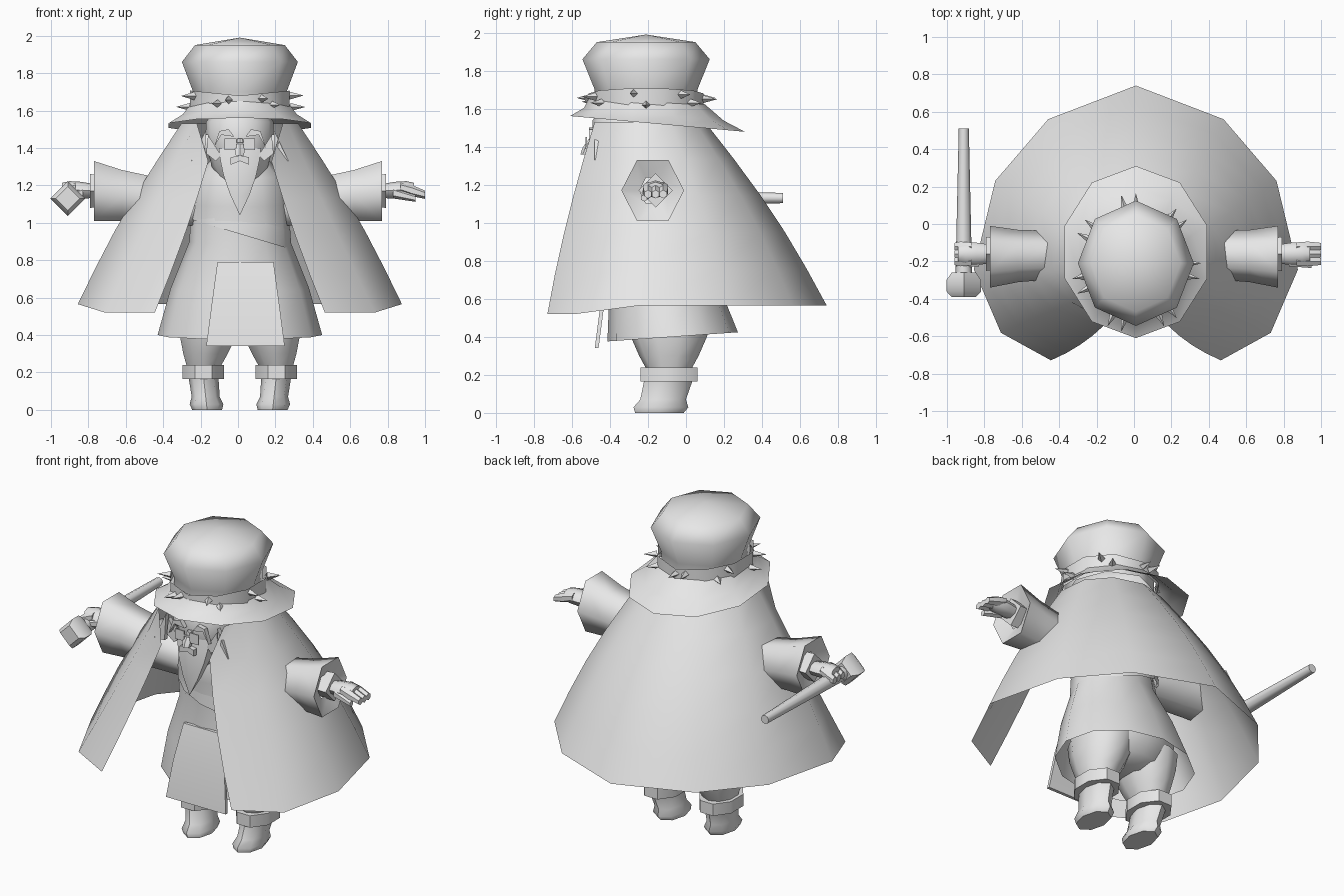
import bpy
import bmesh
from math import sin, cos, pi, tau, radians
from mathutils import Vector, Matrix

default_cube = bpy.data.objects.get("Cube")
if default_cube:
    bpy.data.objects.remove(default_cube, do_unlink=True)

GREY = (0.8, 0.8, 0.8, 1)
grey = bpy.data.materials.new("plain_grey")
grey.use_nodes = True
grey.diffuse_color = GREY
grey.node_tree.nodes["Principled BSDF"].inputs["Base Color"].default_value = GREY

MIDDLE = 0.01
SIDES = {"left": 1, "right": -1}
# For each long axis: the two cross-section directions and the long direction
X, Y, Z = Vector((1, 0, 0)), Vector((0, 1, 0)), Vector((0, 0, 1))
FRAMES = {"x": (Y, Z, X), "y": (X, Z, Y), "z": (X, Y, Z)}


def finish(name, mesh_data, sharp):
    bmesh.ops.remove_doubles(mesh_data, verts=mesh_data.verts, dist=0.001)
    bmesh.ops.recalc_face_normals(mesh_data, faces=mesh_data.faces)
    mesh = bpy.data.meshes.new(name)
    mesh_data.to_mesh(mesh)
    mesh_data.free()
    mesh.materials.append(grey)
    mesh.shade_smooth()
    mesh.set_sharp_from_angle(angle=radians(sharp))
    part = bpy.data.objects.new(name, mesh)
    bpy.context.scene.collection.objects.link(part)


def loft(name, rings, closed=True, capped=True, sharp=50):
    """Skin a row of matching cross-sections."""
    mesh_data = bmesh.new()
    rows = [[mesh_data.verts.new(point) for point in ring] for ring in rings]
    count = len(rows[0])
    for lower, upper in zip(rows, rows[1:]):
        for i in range(count if closed else count - 1):
            j = (i + 1) % count
            mesh_data.faces.new((lower[i], lower[j], upper[j], upper[i]))
    if capped:
        mesh_data.faces.new(rows[0])
        mesh_data.faces.new(rows[-1])
    finish(name, mesh_data, sharp)


def tube(name, axis, spots, radii, start, end=None, squash=1, sides=8, turn=90,
         lean=0, slope=0, capped=True, sharp=50):
    """Rings at spots along an axis; their centres drift from start to end."""
    across, up, along = FRAMES[axis]
    start = Vector(start)
    end = Vector(end) if end else start
    rings = []
    for spot, radius in zip(spots, radii):
        drift = (spot - spots[0]) / (spots[-1] - spots[0])
        centre = start.lerp(end, drift)
        ring = []
        for i in range(sides):
            angle = radians(turn) + tau * i / sides
            u = radius * cos(angle)
            v = radius * squash * sin(angle)
            height = spot + lean * v + slope * u
            ring.append(across * (centre.x + u) + up * (centre.y + v) + along * height)
        rings.append(ring)
    loft(name, rings, True, capped, sharp)


def plate(name, outline, front, side=1, depth=0.03):
    """Thin upright panel, mirrored by side."""
    rings = [[(MIDDLE + side * x, y, z) for x, z in outline] for y in (front, front + depth)]
    loft(name, rings, sharp=30)


def thorn(name, position, direction):
    mesh_data = bmesh.new()
    facing = direction.to_track_quat("Z", "Y").to_matrix().to_4x4()
    bmesh.ops.create_cone(mesh_data, cap_ends=True, segments=4, radius1=0.022, radius2=0,
                          depth=0.08, matrix=Matrix.Translation(position) @ facing)
    finish(name, mesh_data, sharp=20)


# Hat: crown, drooping brim and two crossed thorn bands
hat_centre = Vector((MIDDLE, -0.21))
tube("hat_crown", "z", (1.6, 1.7, 1.86, 1.95, 1.99), (0.25, 0.25, 0.31, 0.24, 0),
     hat_centre, squash=1.08, capped=False, sharp=80)
tube("hat_brim", "z", (1.52, 1.57, 1.65), (0.4, 0.32, 0.26), (MIDDLE, -0.15), (MIDDLE, -0.2),
     squash=1.15, sides=10, lean=-0.09, capped=False, sharp=70)

band_height, band_radius, band_squash, thorns = 1.65, 0.28, 1.08, 7
for label, slope in (("rising", 0.1), ("falling", -0.1)):
    heights = [band_height + offset for offset in (-0.03, 0.03)]
    tube(label + "_thorn_band", "z", heights, (band_radius, band_radius), hat_centre,
         squash=band_squash, sides=10, slope=slope, capped=False)
    for i in range(thorns):
        angle = tau * i / thorns + (pi / 2 if slope > 0 else 0)
        out = Vector((cos(angle), sin(angle), 0))
        spot = Vector((out.x, out.y * band_squash, out.x * slope)) * (band_radius + 0.03)
        thorn(f"{label}_thorn_{i}", spot + hat_centre.to_3d() + Z * band_height, out)

# Cape: an open sheet flaring from the shoulders, split at the front
collar_height, hem_height, point_height = 1.53, 0.565, 0.52
fan = {0: 1, 35: 0.95, 67: 0.95, 102: 1.03, 127: 1.05, 147: 0.97}
rows = []
for step in range(6):
    fall = step / 5
    half = []
    for bearing, reach in fan.items():
        at_front = bearing > 120
        on_edge = bearing > 140
        angle = radians(bearing + 12 * (1 - fall) if on_edge else bearing)
        flare = fall if at_front else fall + 0.06 * sin(pi * fall)
        stretch = 1 + (reach - 1) * fall
        x = sin(angle) * (0.32 + 0.54 * flare) * stretch
        y = cos(angle) * (0.3 + 0.51 * flare) * stretch - 0.2 + 0.13 * flare
        if step == 0 and on_edge:
            x *= 2
        bottom = point_height if at_front else hem_height
        half.append(Vector((x, y, collar_height + (bottom - collar_height) * fall)))
    mirrored = [Vector((-point.x, point.y, point.z)) for point in half[:0:-1]]
    rows.append([point + X * MIDDLE for point in mirrored + half])
loft("cape", rows, closed=False, capped=False, sharp=60)

# Open robe with slanting sash and front flap
tube("robe", "z", (0.4, 0.65, 0.9, 1.1, 1.25, 1.4), (0.44, 0.37, 0.27, 0.26, 0.23, 0.1),
     (MIDDLE, -0.07), (MIDDLE, -0.25), squash=0.78, sides=12, lean=0.07, capped=False)
tube("sash", "z", (0.94, 1.04), (0.275, 0.27), (MIDDLE, -0.165), squash=0.82, sides=12,
     slope=-0.3, capped=False)

flap = []
for height, half_width, front in ((0.79, 0.15, -0.39), (0.57, 0.18, -0.45), (0.34, 0.21, -0.48)):
    back = front + 0.02
    flap.append([(MIDDLE * 4 + side * half_width, y, height)
                 for side, y in ((-1, front), (1, front), (1, back), (-1, back))])
loft("front_flap", flap, sharp=30)

# Seat of the trousers, filling the robe from below
tube("trouser_seat", "z", (0.36, 0.4, 0.5, 0.65), (0.12, 0.24, 0.31, 0.33),
     (MIDDLE, -0.08), squash=0.75, sides=12)

for label, side in SIDES.items():
    # Trouser leg, turned cuff and boot
    leg = MIDDLE + side * 0.195
    ankle = (leg, -0.09)
    tube(label + "_trouser", "z", (0.22, 0.3, 0.4, 0.5), (0.09, 0.125, 0.16, 0.18),
         ankle, (leg - side * 0.04, -0.09), squash=1.25, sides=10)
    tube(label + "_boot_cuff", "z", (0.165, 0.24), (0.12, 0.12), ankle, squash=1.35, turn=22.5)
    tube(label + "_boot", "z", (0, 0.03, 0.07, 0.18), (0.08, 0.09, 0.075, 0.08),
         (leg - side * 0.02, -0.14), ankle, squash=1.6)

    # Bell sleeve with turned-in lining, wrist cuff and hand
    wrist = (-0.16, 1.17)
    knuckles = (-0.16, 1.18)
    opening = (-0.175, 1.17)
    tube(label + "_sleeve", "x", [side * reach for reach in (0.2, 0.45, 0.62, 0.77)],
         (0.1, 0.13, 0.14, 0.165), (-0.16, 1.08), opening, squash=1.12, sides=6, turn=0,
         capped=False, sharp=70)
    tube(label + "_sleeve_lining", "x", (side * 0.77, side * 0.73), (0.165, 0.07), opening,
         squash=1.12, sides=6, turn=0, capped=False)
    tube(label + "_wrist_cuff", "x", (side * 0.6, side * 0.79), (0.08, 0.09), wrist,
         sides=4, turn=0)
    tube(label + "_palm", "x", [side * reach for reach in (0.77, 0.84, 0.9, 0.94)],
         (0.05, 0.06, 0.06, 0.045), wrist, knuckles, squash=0.75)
    fingertip = 1 if side > 0 else 0.96
    for finger in range(3):
        across = 0.04 * finger - 0.2
        tube(f"{label}_finger_{finger}", "x", [side * reach for reach in (0.87, 0.93, fingertip)],
             (0.025, 0.03, 0.022), (across, 1.19), (across, 1.15), sides=6)
    tube(label + "_thumb", "x", (side * 0.83, side * 0.95), (0.03, 0.018),
         (-0.2, 1.16), (-0.22, 1.13), sides=6)

# Mallet in the right hand
grip = (-0.91, 1.13)
tube("mallet_handle", "y", (0.51, -0.3), (0.027, 0.045), grip)
tube("mallet_head", "y", (-0.26, -0.3, -0.36, -0.39), (0.065, 0.093, 0.093, 0.065),
     grip, sides=4, turn=0)

# Head, pointed beard and nose
tube("head", "z", (1.2, 1.3, 1.42, 1.54, 1.62), (0.09, 0.15, 0.18, 0.18, 0.12),
     (MIDDLE, -0.32), squash=0.95, sides=12)
tube("beard", "z", (1.04, 1.15, 1.25, 1.33, 1.4), (0, 0.06, 0.1, 0.12, 0.13),
     (MIDDLE, -0.5), (MIDDLE, -0.42), squash=0.6, sides=6, capped=False)
tube("nose", "z", (1.36, 1.39, 1.45), (0.025, 0.03, 0.015), (MIDDLE, -0.53), (MIDDLE, -0.49), sides=6)

# Mirrored facial details
for label, side in SIDES.items():
    plate(label + "_moustache", ((0, 1.36), (0.05, 1.35), (0.05, 1.31), (0, 1.33)), -0.53, side)
    plate(label + "_eyebrow", ((0.03, 1.46), (0.06, 1.5), (0.11, 1.49), (0.14, 1.4), (0.1, 1.47)), -0.51, side)
    plate(label + "_sideburn", ((0.1, 1.36), (0.13, 1.33), (0.18, 1.37), (0.17, 1.47)), -0.47, side)
    plate(label + "_hair_flap", ((0.18, 1.5), (0.26, 1.33), (0.19, 1.33)), -0.48, side)
    tube(label + "_spectacle_lens", "y", (-0.52, -0.528), (0.045, 0.045),
         (MIDDLE + side * 0.05, 1.42), sides=4, turn=45)
    tube(label + "_ear", "x", (MIDDLE + side * 0.15, MIDDLE + side * 0.2), (0.035, 0.03),
         (-0.35, 1.42), squash=1.6, sides=6)
plate("spectacle_bridge", ((-0.02, 1.42), (0.02, 1.42), (0.02, 1.43), (-0.02, 1.43)), -0.528, depth=0.008)
